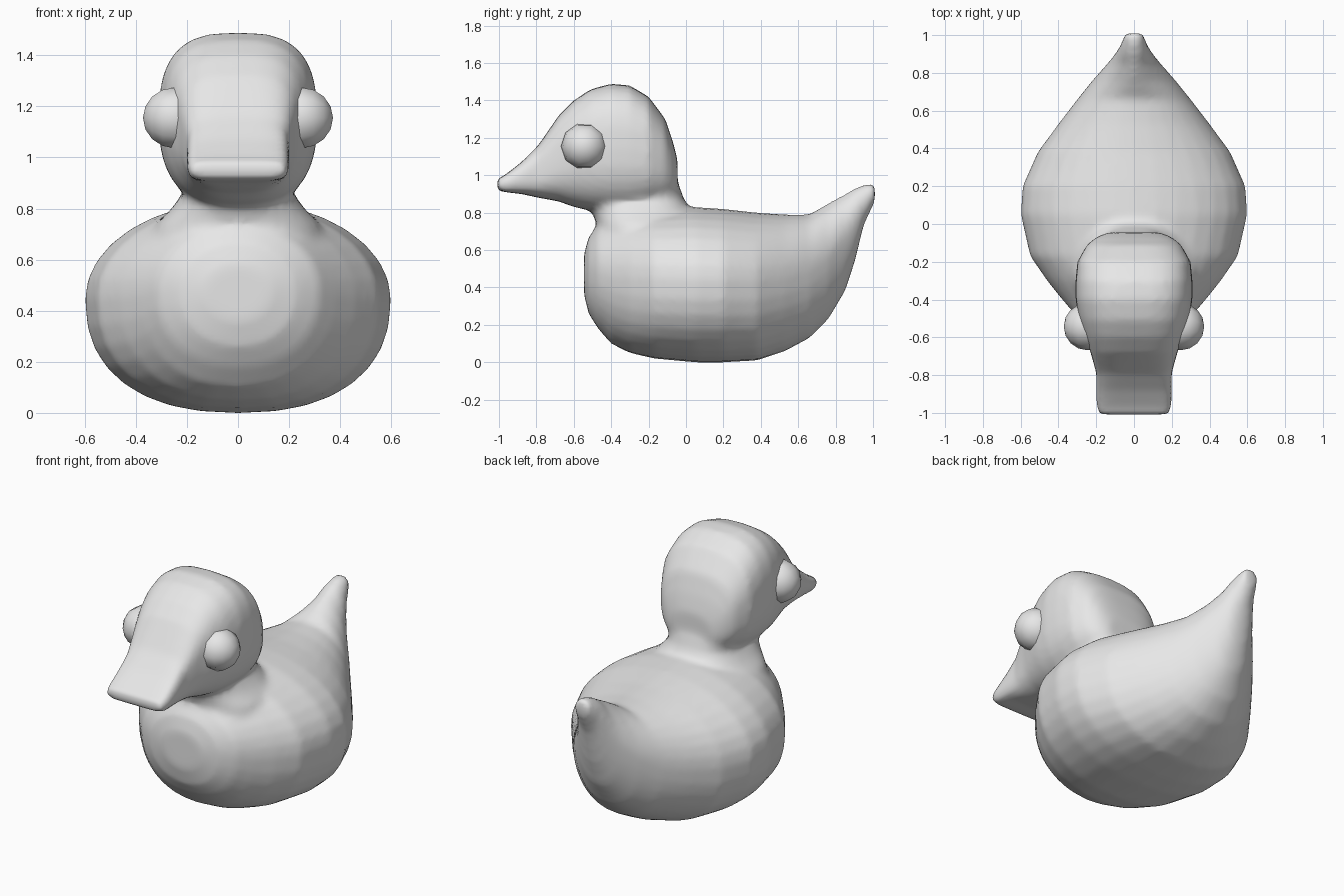
import bpy
import bmesh
from math import sin, cos, tau, pi, copysign
from mathutils import Matrix

default_cube = bpy.data.objects.get("Cube")
if default_cube:
    bpy.data.objects.remove(default_cube, do_unlink=True)

# One plain grey for the whole toy
grey = bpy.data.materials.new("plain_grey")
grey.use_nodes = True
grey.diffuse_color = (0.8, 0.8, 0.8, 1)
grey.node_tree.nodes["Principled BSDF"].inputs["Base Color"].default_value = grey.diffuse_color

SIDES = 32


def power(value, exponent):
    """Signed power, used for superellipse outlines."""
    return copysign(abs(value) ** exponent, value)


def loft(bm, sections, upright=False, widest=0.5):
    """Skin closed sections (station, low, high, half_width, high_round, low_round)."""
    rings = []
    for station, low, high, half_width, high_round, low_round in sections:
        middle = low + widest * (high - low)
        ring = []
        for i in range(SIDES):
            angle = tau * i / SIDES
            c, s = cos(angle), sin(angle)
            roundness = high_round if s > 0 else low_round
            reach = high - middle if s > 0 else middle - low
            x = half_width * power(c, roundness)
            v = middle + reach * power(s, roundness)
            ring.append(bm.verts.new((x, v, station) if upright else (x, station, v)))
        rings.append(ring)
    faces = [bm.faces.new(rings[0]), bm.faces.new(rings[-1])]
    for a, b in zip(rings, rings[1:]):
        for i in range(SIDES):
            j = (i + 1) % SIDES
            faces.append(bm.faces.new((a[i], a[j], b[j], b[i])))
    bmesh.ops.recalc_face_normals(bm, faces=faces)


def make_object(name, bm):
    mesh = bpy.data.meshes.new(name)
    bm.to_mesh(mesh)
    bm.free()
    mesh.materials.append(grey)
    mesh.polygons.foreach_set("use_smooth", [True] * len(mesh.polygons))
    obj = bpy.data.objects.new(name, mesh)
    bpy.context.collection.objects.link(obj)
    return obj


duck = bmesh.new()

# Breast, belly and upturned tail, front to back
loft(duck, [
    (-.545, .36, .58, .13, 1, 1),
    (-.52, .26, .67, .23, 1, .9),
    (-.47, .18, .74, .32, 1, .9),
    (-.4, .1, .77, .38, 1, .9),
    (-.3, .05, .8, .46, 1, .85),
    (-.17, .02, .82, .55, 1, .85),
    (.05, 0, .83, .6, 1, .85),
    (.2, 0, .82, .59, 1, .85),
    (.38, .01, .8, .51, 1, .85),
    (.53, .06, .79, .4, 1, .9),
    (.66, .13, .79, .3, 1, .9),
    (.76, .23, .85, .22, 1.2, .9),
    (.85, .38, .9, .14, 1.2, .9),
    (.9, .53, .93, .1, 1, .9),
    (.95, .73, .95, .07, 1, 1),
    (1.01, .86, .96, .05, 1, 1),
], widest=0.54)

# Bill and head, front to back
loft(duck, [
    (-1.01, .92, .98, .18, .4, .4),
    (-.97, .91, 1, .2, .4, .4),
    (-.88, .9, 1.07, .2, .45, .5),
    (-.79, .88, 1.16, .2, .5, .6),
    (-.68, .86, 1.32, .23, .6, .7),
    (-.6, .83, 1.4, .26, .65, .8),
    (-.51, .81, 1.46, .29, .7, .8),
    (-.4, .8, 1.49, .31, .7, .8),
    (-.3, .8, 1.48, .31, .7, .8),
    (-.2, .82, 1.42, .3, .7, .8),
    (-.11, .85, 1.3, .25, .75, .8),
    (-.07, .87, 1.18, .2, .75, .8),
    (-.045, .9, 1.08, .14, .8, .8),
])

# Neck, bottom to top
loft(duck, [
    (.62, -.48, .08, .37, .85, .85),
    (.74, -.48, .07, .32, .85, .85),
    (.8, -.5, .04, .26, .8, .85),
    (.87, -.52, -.01, .21, .75, .8),
    (.97, -.52, -.045, .25, .7, .8),
    (1.08, -.5, -.055, .27, .7, .8),
], upright=True)

# Fuse the volumes into one skin and soften the joins
body = make_object("body_and_head", duck)
fuse = body.modifiers.new("fuse", 'REMESH')
fuse.mode = 'VOXEL'
fuse.voxel_size = 0.02
fuse.use_smooth_shade = True
soften = body.modifiers.new("soften", 'SMOOTH')
soften.factor = 0.5
soften.iterations = 5

# Bulging round eyes, with the poles pointing sideways
for side, name in ((1, "left_eye"), (-1, "right_eye")):
    eye = bmesh.new()
    bmesh.ops.create_uvsphere(
        eye, u_segments=10, v_segments=8, radius=0.125,
        matrix=Matrix.Translation((side * .247, -.543, 1.155))
        @ Matrix.Rotation(pi / 2, 4, 'Y'))
    make_object(name, eye)
